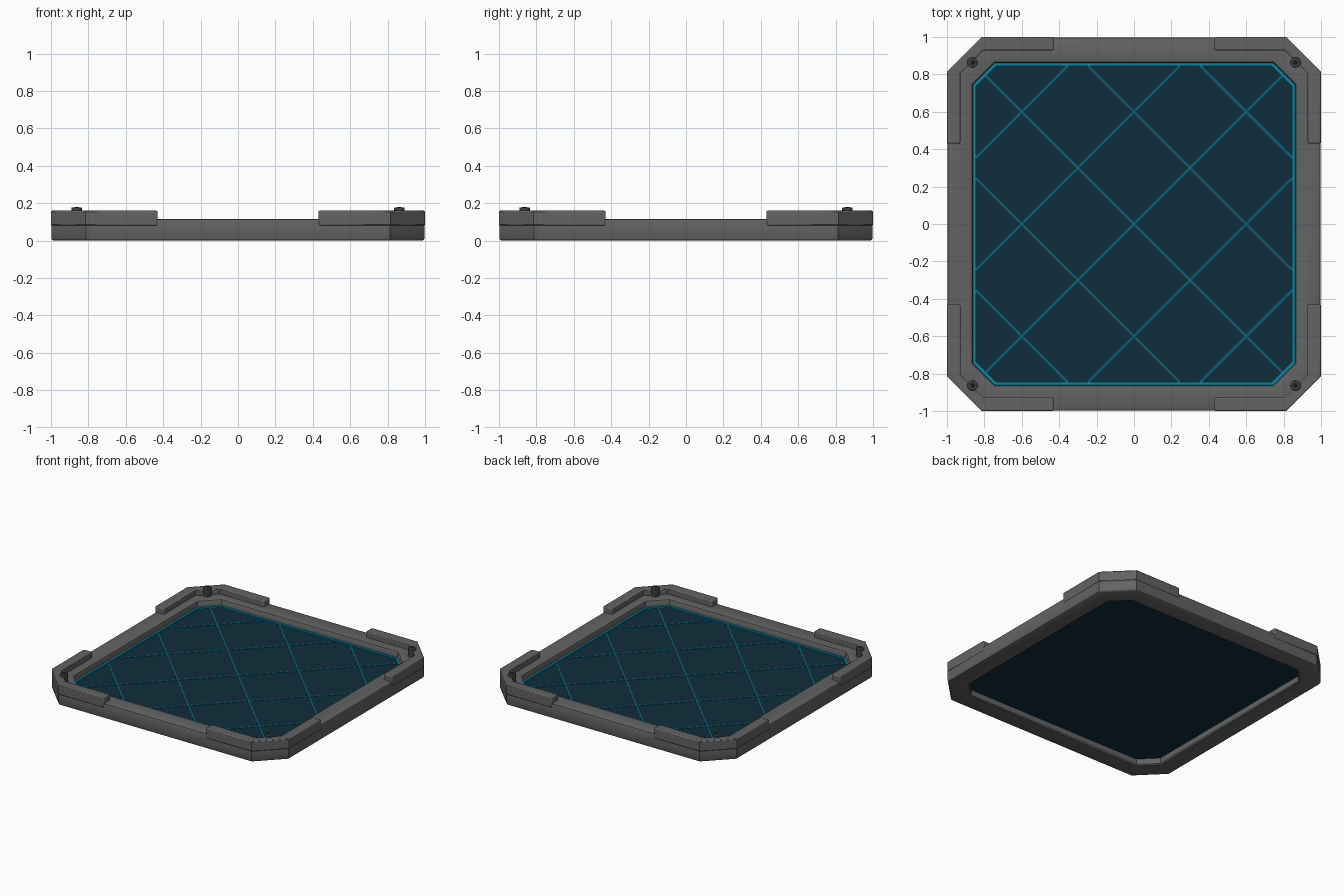
import bpy, bmesh, math
from mathutils import Matrix

if "Cube" in bpy.data.objects:
    bpy.data.objects.remove(bpy.data.objects["Cube"])


def material(name, rgb):
    m = bpy.data.materials.new(name)
    m.diffuse_color = (*rgb, 1)
    m.use_nodes = True
    m.node_tree.nodes["Principled BSDF"].inputs["Base Color"].default_value = m.diffuse_color
    return m


GREY = material("grey metal", (0.125, 0.125, 0.125))
DARK = material("dark screw metal", (0.045, 0.047, 0.05))
SOCKET = material("socket black", (0.005, 0.012, 0.016))
GLASS = material("deep blue panel", (0.005, 0.027, 0.046))
CYAN = material("cyan trim", (0.003, 0.25, 0.38))
LINE = material("teal grid line", (0.003, 0.12, 0.18))


def finish(name, bm, mat, bevel=0.0):
    bmesh.ops.recalc_face_normals(bm, faces=bm.faces)
    me = bpy.data.meshes.new(name)
    bm.to_mesh(me)
    bm.free()
    me.materials.append(mat)
    ob = bpy.data.objects.new(name, me)
    bpy.context.collection.objects.link(ob)
    if bevel:
        mod = ob.modifiers.new("bevel", "BEVEL")
        mod.width, mod.segments = bevel, 2
        mod.limit_method, mod.angle_limit = "ANGLE", math.radians(50)
    return ob


def octagon(h, c):
    # square of half size h with corners cut at c
    return [(c, h), (h, c), (h, -c), (c, -h), (-c, -h), (-h, -c), (-h, c), (-c, h)]


def ring(name, section, mat):
    # closed ring lofted through octagons (half size, corner, z)
    bm = bmesh.new()
    loops = [[bm.verts.new((x, y, z)) for x, y in octagon(h, c)] for h, c, z in section]
    for i, a in enumerate(loops):
        b = loops[(i + 1) % len(loops)]
        for k in range(8):
            n = (k + 1) % 8
            bm.faces.new((a[k], a[n], b[n], b[k]))
    return finish(name, bm, mat)


def prism(name, points, z0, z1, mat, bevel=0.0):
    bm = bmesh.new()
    face = bm.faces.new([bm.verts.new((x, y, z0)) for x, y in points])
    new = bmesh.ops.extrude_face_region(bm, geom=[face])["geom"]
    verts = [g for g in new if isinstance(g, bmesh.types.BMVert)]
    bmesh.ops.translate(bm, verts=verts, vec=(0, 0, z1 - z0))
    return finish(name, bm, mat, bevel)


def cylinder(name, x, y, z0, z1, r, sides, mat, bevel=0.0):
    bm = bmesh.new()
    bmesh.ops.create_cone(bm, cap_ends=True, segments=sides, radius1=r, radius2=r,
                          depth=z1 - z0,
                          matrix=Matrix.Translation((x, y, (z0 + z1) / 2)))
    return finish(name, bm, mat, bevel)


# Main frame with softened edges
ring("frame", [(0.986, 0.809, 0), (0.994, 0.812, 0.004), (0.998, 0.814, 0.012),
               (0.998, 0.814, 0.105), (0.995, 0.813, 0.112), (0.988, 0.810, 0.115),
               (0.876, 0.752, 0.115), (0.866, 0.746, 0.111), (0.861, 0.743, 0.100),
               (0.861, 0.743, 0.008), (0.869, 0.748, 0)], GREY)

# Recessed panel and its glowing border
prism("panel", octagon(0.862, 0.744), 0.050, 0.062, GLASS)
ring("panel_trim", [(0.861, 0.743, 0.060), (0.861, 0.743, 0.072),
                    (0.846, 0.735, 0.072), (0.846, 0.735, 0.060)], CYAN)

# Diagonal grid lines, trimmed to the panel outline
for k in range(-2, 3):
    s = 0.6 * k
    t = min(1.69 - abs(s), 1.58)
    w = 0.006 / math.sqrt(2)
    for m in (1, -1):
        ends = [((s + t) / 2, (s - t) / 2), ((s - t) / 2, (s + t) / 2)]
        (ax, ay), (bx, by) = ends
        quad = [(ax + w, ay + w), (bx + w, by + w), (bx - w, by - w), (ax - w, ay - w)]
        prism("grid_line", [(m * x, y) for x, y in quad], 0.060, 0.065, LINE)

# Corner guards with screws
guard = [(0.43, 1), (0.815, 1), (1, 0.815), (1, 0.43),
         (0.928, 0.43), (0.928, 0.805), (0.805, 0.928), (0.43, 0.928)]
for sx in (1, -1):
    for sy in (1, -1):
        prism("corner_guard", [(sx * x, sy * y) for x, y in guard], 0.08, 0.16, GREY, 0.007)
        x, y = 0.863 * sx, 0.863 * sy
        cylinder("screw_head", x, y, 0.11, 0.178, 0.028, 20, DARK, 0.005)
        cylinder("screw_socket", x, y, 0.17, 0.179, 0.014, 6, SOCKET)

# Smooth rounded edges, keep flats crisp
for ob in bpy.context.collection.objects:
    ob.select_set(True)
    bpy.context.view_layer.objects.active = ob
bpy.ops.object.shade_smooth_by_angle(angle=math.radians(35))
